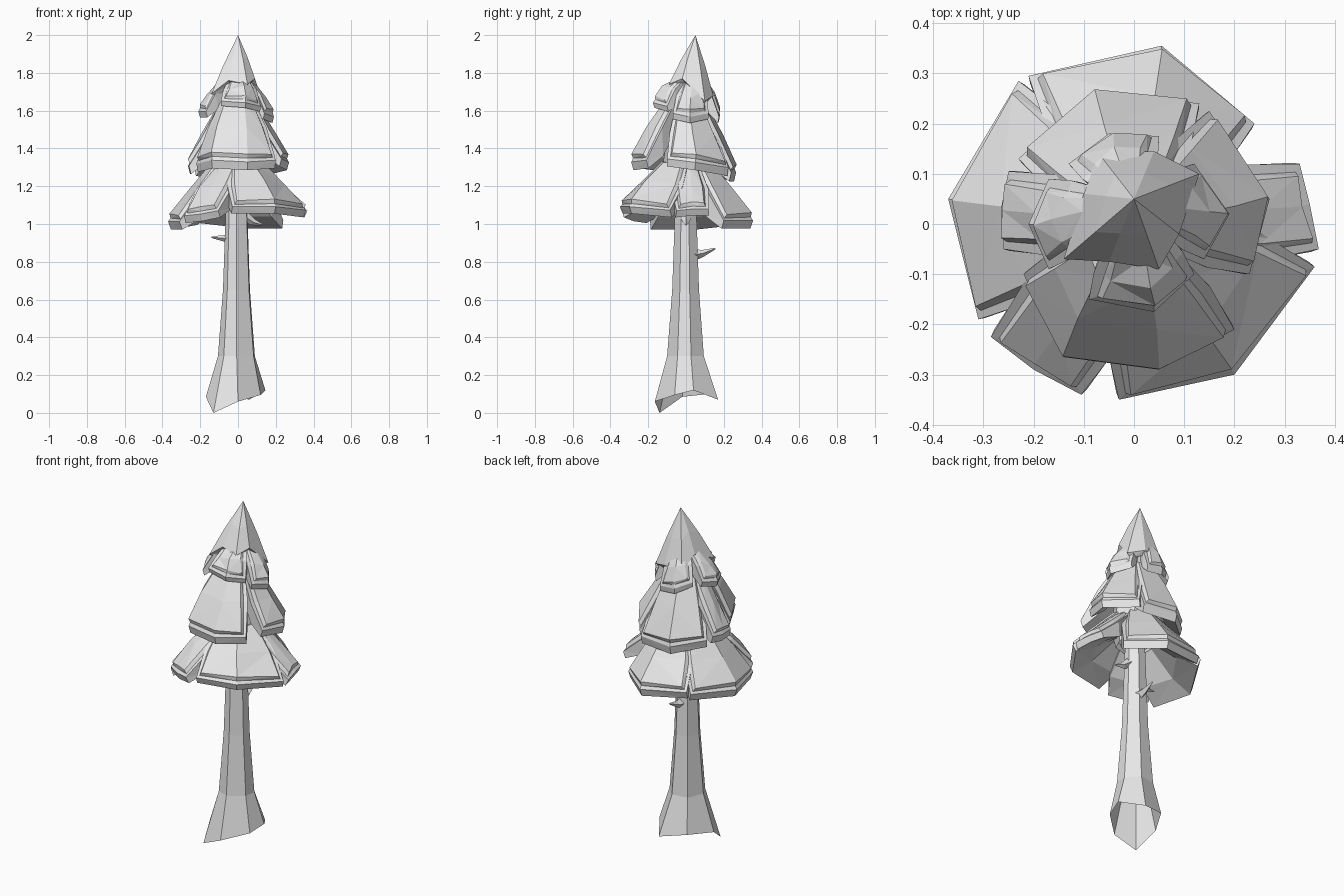
import bpy, bmesh, math, random
from mathutils import Vector

random.seed(4)
cube = bpy.data.objects.get("Cube")
if cube:
    bpy.data.objects.remove(cube)

grey = bpy.data.materials.new("pale_grey")
grey.use_nodes = True
grey.diffuse_color = (0.8, 0.8, 0.8, 1)
grey.node_tree.nodes["Principled BSDF"].inputs["Base Color"].default_value = (0.8, 0.8, 0.8, 1)


def finish(bm, name):
    bmesh.ops.recalc_face_normals(bm, faces=bm.faces[:])
    mesh = bpy.data.meshes.new(name)
    bm.to_mesh(mesh)
    bm.free()
    mesh.materials.append(grey)
    bpy.context.collection.objects.link(bpy.data.objects.new(name, mesh))


def loft(bm, rings, closed):
    """Bridge point rows; returns the vertex rows and one list of faces per band."""
    rows = [[bm.verts.new(p) for p in ring] for ring in rings]
    n = len(rows[0])
    bands = []
    for a, b in zip(rows, rows[1:]):
        bands.append([bm.faces.new((a[i], a[(i + 1) % n], b[(i + 1) % n], b[i]))
                      for i in range(n if closed else n - 1)])
    return rows, bands


def bough(name, rim, top, centre=(0, 0), root=0.3, mid=0.68, panel=0.018, spread=0.6):
    """Thick drooping slab: sloping back, turned lip, flat underside, raised panel.
    It widens in angle towards the root so that neighbours overlap."""
    c = Vector((*centre, 0))
    axis = Vector((0, 0, 0))
    for p in rim:
        axis += (Vector(p) - c).to_2d().normalized().to_3d()
    bearing = math.atan2(axis.y, axis.x)
    jitter = [random.uniform(-0.015, 0.015) for _ in rim]

    def row(t, lift, drop=0.0, wobble=0):
        points = []
        for (x, y, z), j in zip(rim, jitter):
            dx, dy = x - c.x, y - c.y
            off = math.remainder(math.atan2(dy, dx) - bearing, math.tau)
            angle = bearing + off * (1 + spread * (1 - t))
            r = math.hypot(dx, dy) * t
            points.append((c.x + r * math.cos(angle), c.y + r * math.sin(angle),
                           z + (top - z) * lift - drop + wobble * j))
        return points

    bm = bmesh.new()
    rows, bands = loft(bm, [row(root, 1), row(mid, 0.54, 0, 1), row(1, 0.08),
                            row(0.96, 0, 0.015), row(0.66, 0.14), row(root * 0.8, 0.6)], False)
    # Close both sides and the root
    bm.faces.new([r[0] for r in rows])
    bm.faces.new([r[-1] for r in rows])
    a, b = rows[0], rows[-1]
    for i in range(len(rim) - 1):
        bm.faces.new((a[i], a[i + 1], b[i + 1], b[i]))
    bmesh.ops.recalc_face_normals(bm, faces=bm.faces[:])
    # Chamfered raised panel on the back
    back = bands[0] + bands[1]
    bmesh.ops.inset_region(bm, faces=back, thickness=0.022, depth=0)
    bmesh.ops.inset_region(bm, faces=back, thickness=0.015, depth=panel)
    bmesh.ops.triangulate(bm, faces=bm.faces[:])
    finish(bm, name)


# Trunk with a flared, uneven, open foot
foot = [(-0.13, -0.14, 0), (0, -0.165, 0.06), (0.12, -0.06, 0.095), (0.145, 0.04, 0.12),
        (0.06, 0.17, 0.07), (-0.09, 0.12, 0.1), (-0.17, -0.02, 0.085)]
rings = [foot]
for z, r in ((0.3, 0.1), (0.65, 0.073), (1.25, 0.052)):
    ring = []
    for x, y, _ in foot:
        d = Vector((x, y)).normalized() * r
        ring.append((d.x - 0.007, d.y, z))
    rings.append(ring)
bm = bmesh.new()
loft(bm, rings, True)
finish(bm, "trunk")


# Bent snapped twigs
def twig(name, path, radii):
    bm = bmesh.new()
    pts = [Vector(p) for p in path]
    q = (pts[-1] - pts[0]).to_track_quat('Z', 'Y')
    rings = [[p + q @ Vector((r * math.cos(k * math.tau / 4), r * math.sin(k * math.tau / 4), 0))
              for k in range(4)] for p, r in zip(pts, radii)]
    rows, _ = loft(bm, rings, True)
    bm.faces.new(rows[0])
    bm.faces.new(rows[-1])
    finish(bm, name)


twig("back_twig", [(0, 0.03, 0.835), (0, 0.09, 0.845), (0, 0.155, 0.87)], (0.035, 0.018, 0.004))
twig("right_twig", [(-0.03, 0, 0.92), (-0.08, 0, 0.925), (-0.14, 0, 0.93)], (0.03, 0.016, 0.004))
twig("left_twig", [(0.02, 0, 1.05), (0.08, 0, 1.01), (0.13, 0, 0.995)], (0.035, 0.018, 0.004))

# Inner core closing the crown above the trunk
bm = bmesh.new()
core = [[(r * math.cos(k * math.tau / 7), y + r * math.sin(k * math.tau / 7), z) for k in range(7)]
        for z, r, y in ((1.16, 0.1, 0), (1.3, 0.13, 0), (1.6, 0.09, 0.02), (1.8, 0.05, 0.05))]
loft(bm, core, True)
finish(bm, "core")

# Lower tier
bough("lower_back_bough", [(-0.21, 0.295, 1.02), (0.055, 0.355, 0.99), (0.24, 0.2, 0.99)], 1.34)
bough("lower_right_bough", [(-0.23, 0.285, 1.01), (-0.37, 0.05, 0.985), (-0.31, -0.19, 0.985)],
      1.34, spread=0.5)
bough("lower_front_right_bough", [(-0.285, -0.225, 1.02), (-0.2, -0.29, 1.03),
                                  (-0.105, -0.34, 1.05)], 1.31, spread=1.9)
bough("lower_front_bough", [(-0.03, -0.35, 1.07), (0.2, -0.3, 1.07), (0.36, -0.085, 1.05)],
      1.34, spread=0.7)
bough("lower_left_bough", [(0.368, -0.05, 1.05), (0.35, 0.04, 1.06), (0.33, 0.12, 1.06)],
      1.31, spread=2.2)

# Middle tier
bough("middle_front_bough", [(-0.22, -0.1, 1.29), (-0.14, -0.265, 1.31), (0.05, -0.29, 1.3),
                             (0.2, -0.21, 1.31)], 1.66, root=0.32, spread=0.4)
bough("middle_left_bough", [(0.23, -0.1, 1.32), (0.27, 0.05, 1.3), (0.15, 0.225, 1.27)],
      1.63, root=0.35)
bough("middle_back_bough", [(-0.23, 0.13, 1.27), (-0.08, 0.265, 1.24), (0.13, 0.24, 1.24)],
      1.64, root=0.35)
bough("middle_right_bough", [(-0.26, -0.05, 1.28), (-0.265, 0.03, 1.28), (-0.25, 0.105, 1.29)],
      1.62, root=0.35, spread=1.8)

# Upper tier
upper = dict(centre=(0, 0.04), root=0.35, mid=0.75, panel=0.01)
bough("upper_right_bough", [(-0.17, -0.09, 1.58), (-0.21, 0.0, 1.58), (-0.17, 0.09, 1.6)],
      1.78, **upper)
bough("upper_front_bough", [(-0.09, -0.15, 1.64), (0.04, -0.175, 1.63), (0.12, -0.1, 1.61)],
      1.78, **upper)
bough("upper_left_bough", [(0.14, -0.07, 1.57), (0.19, 0.02, 1.55), (0.12, 0.12, 1.57)],
      1.77, **upper)
bough("upper_back_bough", [(0.05, 0.175, 1.55), (-0.05, 0.18, 1.56), (-0.13, 0.12, 1.6)],
      1.78, **upper)

# Pointed crown with a jagged rim
rim = [(-0.14, -0.07, 1.69), (-0.05, -0.075, 1.76), (0.05, -0.09, 1.74), (0.09, -0.02, 1.77),
       (0.13, 0.1, 1.65), (0.04, 0.145, 1.68), (-0.07, 0.14, 1.67), (-0.1, 0.06, 1.75)]
apex = Vector((0, 0.05, 2.0))
bm = bmesh.new()
shoulder = [apex.lerp(Vector(p), 0.55) + Vector((0, 0, 0.012)) for p in rim]
under = [(x * 0.8, 0.05 + (y - 0.05) * 0.8, z - 0.02) for x, y, z in rim]
rows, _ = loft(bm, [shoulder, rim, under], True)
tip = bm.verts.new(apex)
for i, v in enumerate(rows[0]):
    bm.faces.new((v, rows[0][(i + 1) % len(rim)], tip))
bm.faces.new(rows[-1])
bmesh.ops.triangulate(bm, faces=bm.faces[:])
finish(bm, "crown")
